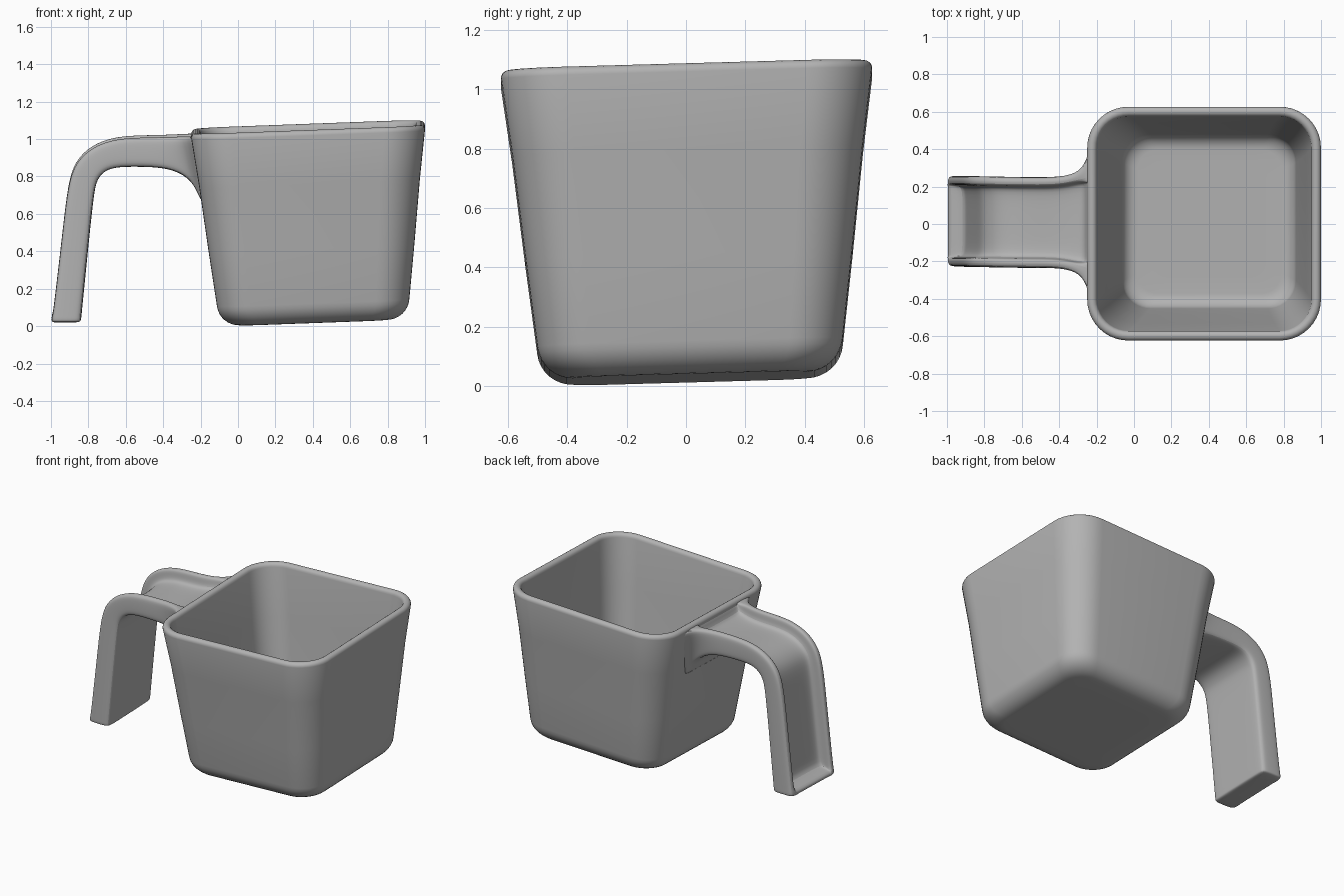
import bpy, bmesh, math
from mathutils import Vector

if "Cube" in bpy.data.objects:
    bpy.data.objects.remove(bpy.data.objects["Cube"], do_unlink=True)

grey = bpy.data.materials.new("plain grey")
grey.use_nodes = True
colour = (0.45, 0.45, 0.45, 1)
grey.diffuse_color = colour
grey.node_tree.nodes["Principled BSDF"].inputs["Base Color"].default_value = colour

TILT_X, TILT_Y = 0.037, 0.028


def loft(name, rings, cap_end=True, subdivide=0):
    """Skin a list of equal-length closed rings and close both ends."""
    bm = bmesh.new()
    loops = [[bm.verts.new(p) for p in ring] for ring in rings]
    for a, b in zip(loops, loops[1:]):
        n = len(a)
        for i in range(n):
            bm.faces.new((a[i], a[(i + 1) % n], b[(i + 1) % n], b[i]))
    bm.faces.new(loops[0])
    bm.faces.new(loops[-1])
    bmesh.ops.recalc_face_normals(bm, faces=bm.faces[:])
    mesh = bpy.data.meshes.new(name)
    bm.to_mesh(mesh)
    bm.free()
    mesh.materials.append(grey)
    obj = bpy.data.objects.new(name, mesh)
    bpy.context.collection.objects.link(obj)
    if subdivide:
        mod = obj.modifiers.new("Smooth", "SUBSURF")
        mod.levels = mod.render_levels = subdivide
    bpy.ops.object.select_all(action="DESELECT")
    obj.select_set(True)
    bpy.context.view_layer.objects.active = obj
    bpy.ops.object.shade_smooth_by_angle(angle=math.radians(50))
    return obj


# Cup: rounded squares from the base, up the outside, over the rim, down inside
def rounded_square(half, z, radius, steps=10):
    cx = 0.405 - 0.03 * z
    cy = 0.015 - 0.013 * z
    ring = []
    for k, (sx, sy) in enumerate(((1, 1), (-1, 1), (-1, -1), (1, -1))):
        for i in range(steps + 1):
            a = math.pi / 2 * (k + i / steps)
            x = cx + sx * (half - radius) + radius * math.cos(a)
            y = cy + sy * (half - radius) + radius * math.sin(a)
            ring.append((x, y, z + 0.012 + TILT_X * x + TILT_Y * y))
    return ring


def arc(half, z, r, start, end, corner, steps=8):
    """Rounded bend in the cup's cross-section."""
    angles = [math.radians(start + (end - start) * i / steps) for i in range(steps + 1)]
    return [(half + r * math.cos(a), z + r * math.sin(a), corner(math.cos(a))) for a in angles]


profile = [(0.3, 0, 0.1)]
profile += arc(0.395, 0.12, 0.12, -90, -6, lambda c: 0.12 + 0.06 * c)
profile += [(0.55, 0.4, 0.195), (0.59, 0.75, 0.21)]
profile += arc(0.599, 1.013, 0.026, -6, 180, lambda c: 0.195 + 0.025 * c)
profile += [(0.535, 0.7, 0.17), (0.495, 0.35, 0.16)]
profile += arc(0.385, 0.14, 0.08, -4, -90, lambda c: 0.11 + 0.04 * c)
profile += [(0.3, 0.06, 0.08)]
loft("cup", [rounded_square(*p) for p in profile])


# Handle: an open channel following the grip, flared where it meets the cup
def channel(outer, inner, width, depth, foot=1.0):
    p, q = Vector((outer[0], 0, outer[1])), Vector((inner[0], 0, inner[1]))
    t = (p - q).length
    up = (p - q) / t
    f = t - depth
    hi = min(width - 0.05, 0.215)
    wb = width * foot
    half = [(0, 0), (wb - 0.04, 0), (wb - 0.006, 0.006), (wb, 0.04),
            (width, t - 0.035), (width - 0.006, t - 0.004), (hi + 0.006, t - 0.002),
            (hi, t - 0.3 * depth), (hi - 0.004, f + 0.2 * depth), (hi - 0.03, f), (0, f)]
    loop = half + [(-y, d) for y, d in reversed(half[1:-1])]
    ring = []
    for y, d in loop:
        v = q + up * d
        v.y = y + 0.008 - 0.02 * min(0, v.x + 0.6)
        v.z += TILT_Y * y
        ring.append(v)
    return ring


W, D = 0.243, 0.09
sections = [
    ((-0.215, 1.025), (-0.175, 0.64), 0.43, 0.004, 0.75),
    ((-0.25, 1.025), (-0.21, 0.70), 0.375, 0.006, 0.75),
    ((-0.268, 1.025), (-0.235, 0.76), 0.315, 0.07, 0.82),
    ((-0.31, 1.024), (-0.29, 0.815), 0.268, 0.08, 0.92),
    ((-0.40, 1.02), (-0.39, 0.853), W, D),
    ((-0.55, 1.018), (-0.55, 0.857), W, D),
    ((-0.67, 1.008), (-0.645, 0.855), W, D),
    ((-0.785, 0.965), (-0.71, 0.838), W, D),
    ((-0.87, 0.885), (-0.752, 0.79), W, D),
    ((-0.912, 0.77), (-0.768, 0.73), W, D),
    ((-0.942, 0.5), (-0.793, 0.5), W, D),
    ((-0.985, 0.13), (-0.83, 0.13), W, D),
    ((-0.993, 0.075), (-0.835, 0.075), W, D),
    ((-0.996, 0.06), (-0.837, 0.06), W, 0.006),
    ((-0.999, 0.035), (-0.839, 0.035), W, 0.004),
    ((-0.994, 0.022), (-0.846, 0.022), W - 0.01, 0.004),
]
loft("handle", [channel(*s) for s in sections], subdivide=2)
